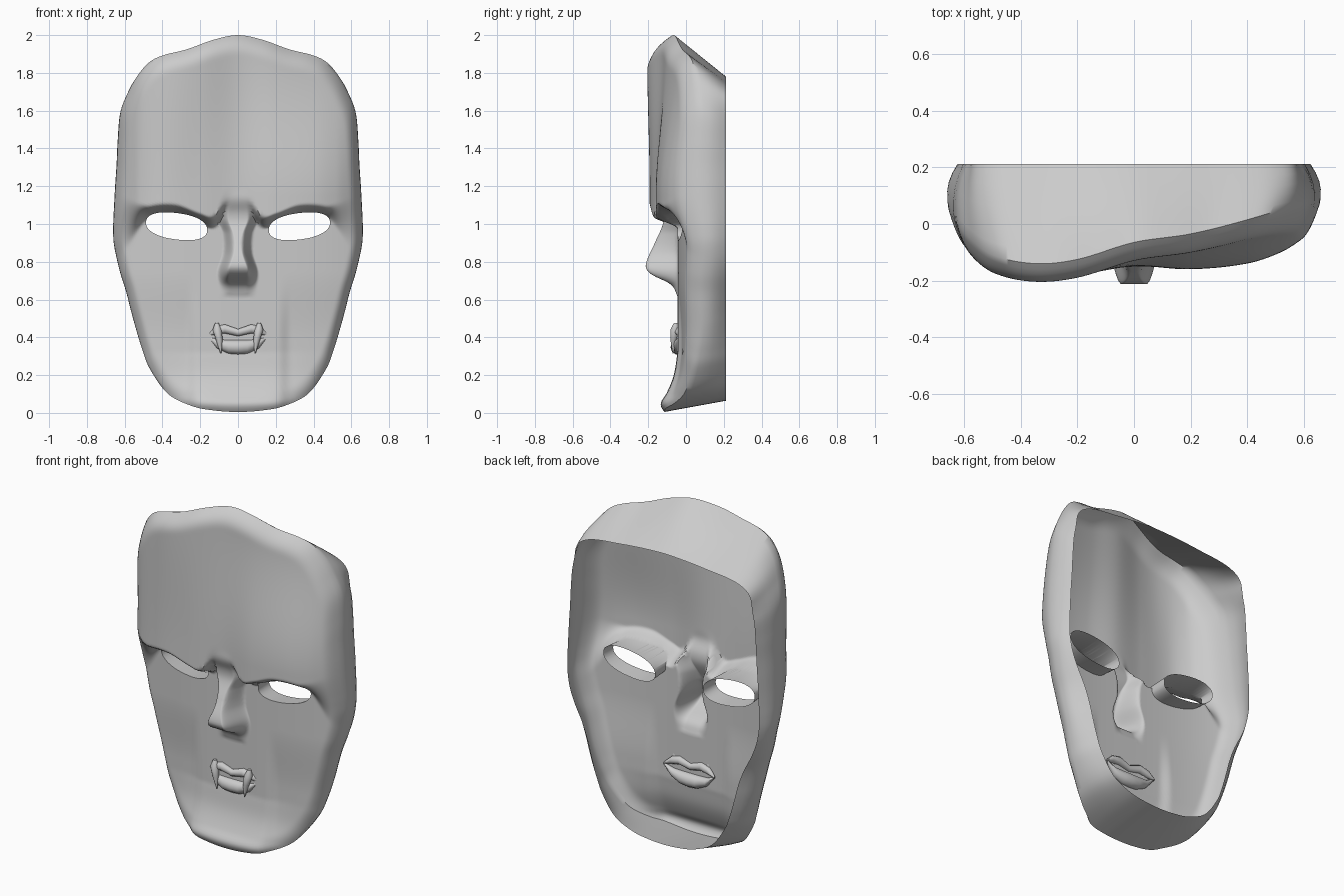
import bpy, bmesh, math
from mathutils import Vector

if "Cube" in bpy.data.objects:
    bpy.data.objects.remove(bpy.data.objects["Cube"])

SUB, RINGS, CZ = 6, 72, 0.9


def smooth(a, b, t):
    t = min(1, max(0, (t - a) / (b - a)))
    return t * t * (3 - 2 * t)


def curve(pts, t):
    """Smooth interpolation through (t, value) pairs."""
    if t <= pts[0][0]:
        return pts[0][1]
    for i in range(len(pts) - 1):
        (t0, v0), (t1, v1) = pts[i], pts[i + 1]
        if t <= t1:
            a, b = pts[max(i - 1, 0)], pts[min(i + 2, len(pts) - 1)]
            h = t1 - t0
            m0 = (v1 - a[1]) / (t1 - a[0]) * h
            m1 = (b[1] - v0) / (b[0] - t0) * h
            s = (t - t0) / h
            return ((2*s**3 - 3*s*s + 1) * v0 + (s**3 - 2*s*s + s) * m0
                    + (3*s*s - 2*s**3) * v1 + (s**3 - s*s) * m1)
    return pts[-1][1]


# Depth profiles of the face (the forehead leans back on one side)
BROW_Y = [(-.66, -.02), (-.6, -.08), (-.52, -.15), (-.4, -.19), (-.2, -.18), (0, -.15),
          (.2, -.16), (.4, -.14), (.52, -.1), (.6, -.05), (.66, 0)]
TOP_Y = [(-.66, -.04), (-.58, -.12), (-.5, -.175), (-.35, -.205), (-.2, -.19), (0, -.13),
         (.2, -.1), (.4, -.05), (.55, 0), (.66, .05)]
BROW_Z = [(0, 1.11), (.06, 1.085), (.13, 1.01), (.2, 1.025), (.33, 1.07), (.48, 1.06),
          (.57, 1.01), (.66, .97)]
CHIN = [(0, -.105), (.05, -.095), (.1, -.06), (.2, -.02), (.32, 0)]
NOSE_Y = [(.62, -.046), (.68, -.08), (.735, -.185), (.78, -.213), (.9, -.165), (1, -.122),
          (1.06, -.122), (1.13, -.15), (1.2, -.15)]
NOSE_W = [(.65, .066), (.75, .074), (.85, .045), (.95, .048), (1.03, .075), (1.12, .06), (1.2, .03)]


def depth(x, z, r):
    ax = abs(x)
    step = .018 * smooth(.21, .28, ax) * (1 - smooth(.4, .75, z))     # cheek crease
    cheek = -.045 + step + .04 * (ax / .55) ** 3
    cheek += curve(CHIN, z) * (1 - smooth(.15, .6, ax))
    k = smooth(1.15, 1.9, z)
    fore = curve(BROW_Y, x) * (1 - k) + curve(TOP_Y, x) * k
    b = curve(BROW_Z, ax)
    w = .035 + .13 * smooth(.46, .64, ax)                # brow fades out at the temples
    k = smooth(b - w, b + w, z)
    y = cheek * (1 - k) + fore * k
    if .62 < z < 1.2:                                    # nose ridge
        w = curve(NOSE_W, z)
        k = 1 - smooth(w - .025, w + .035, ax)
        k *= 1 - smooth(1.12, 1.2, z)
        y = y * (1 - k) + curve(NOSE_Y, z) * k
    e = max(0, (r - .9) / .1)                            # rounded rim
    return y + (.035 + .03 * smooth(.1, .5, z)) * e ** 2.5


# Outline of the mask, right half from crown to chin, mirrored
half = [(0, 2), (.13, 1.975), (.27, 1.925), (.39, 1.895), (.465, 1.86), (.525, 1.795), (.575, 1.71),
        (.62, 1.6), (.634, 1.45), (.64, 1.32), (.647, 1.21), (.652, 1.12), (.656, 1.04),
        (.658, .97), (.655, .9), (.64, .82), (.618, .73), (.59, .64), (.565, .54), (.538, .44),
        (.505, .33), (.465, .23), (.37, .1), (.24, .035), (.12, .012), (0, .005)]
loop = half + [(-x, z) for x, z in half[-2:0:-1]]
n = len(loop)
outline = []
for i in range(n):
    p = [Vector(loop[(i + j) % n]) for j in (-1, 0, 1, 2)]
    for s in range(SUB):
        t = s / SUB
        outline.append(.5 * (2*p[1] + (p[2] - p[0])*t + (2*p[0] - 5*p[1] + 4*p[2] - p[3])*t*t
                             + (3*p[1] - p[0] - 3*p[2] + p[3])*t**3))
N = len(outline)

bm = bmesh.new()
param = {}


def add(x, z, r):
    v = bm.verts.new((x, depth(x, z, r), z))
    param[v] = r
    return v


# Face front, as rings shrinking from the outline to a centre point
rings = [[add(p.x * i / RINGS, CZ + (p.y - CZ) * i / RINGS, i / RINGS) for p in outline]
         for i in range(1, RINGS + 1)]
centre = add(0, CZ, 0)
for j in range(N):
    bm.faces.new((centre, rings[0][j], rings[0][(j + 1) % N]))


def bridge(a, b):
    for j in range(N):
        k = (j + 1) % N
        bm.faces.new((a[j], b[j], b[k], a[k]))


for a, b in zip(rings, rings[1:]):
    bridge(a, b)

# Side walls running back to the flat rear rim: boxier crown, narrower jaw
REAR_Z = [(1.2, 1.2), (1.45, 1.42), (1.6, 1.55), (1.71, 1.635), (1.795, 1.695), (1.86, 1.73),
          (1.925, 1.76), (2, 1.78)]


def wall(t):
    row = []
    for v, p in zip(rings[-1], outline):
        back = curve(REAR_Z, p.y) if p.y > 1.2 else p.y + .06 * max(0, 1 - p.y / .5)
        z = p.y + (back - p.y) * t
        x = p.x * (1 + .012 * math.sin(math.pi * t) - .05 * t * t
                   + .1 * t * smooth(1.6, 1.82, p.y)
                   - .09 * t * t * (1 - smooth(.5, .85, p.y)))
        row.append(bm.verts.new((x, v.co.y * (1 - t) + .212 * t, z)))
    return row


prev = rings[-1]
for t in (.15, .35, .55, .78, 1):
    row = wall(t)
    bridge(prev, row)
    prev = row
rear = set(prev)


# Eye openings: remove the inside, snap the edge, then extrude a socket backwards
def eye_norm(x, z):
    dx = abs(x) - .325
    dz = z - .988 - .12 * dx
    return (abs(dx / .162) ** 2.3 + abs(dz / .07) ** 2.3) ** (1 / 2.3)


hole = []
for f in bm.faces:
    c = f.calc_center_median()
    if c.y < .1 and eye_norm(c.x, c.z) < 1:
        hole.append(f)
bmesh.ops.delete(bm, geom=hole, context='FACES')
edges = [e for e in bm.edges if e.is_boundary and not (set(e.verts) & rear)]
for v in {v for e in edges for v in e.verts}:
    q = eye_norm(v.co.x, v.co.z)
    cx = math.copysign(.325, v.co.x)
    v.co.x = cx + (v.co.x - cx) / q
    v.co.z = .988 + (v.co.z - .988) / q
    v.co.y = depth(v.co.x, v.co.z, param[v])
new = bmesh.ops.extrude_edge_only(bm, edges=edges)['geom']
for v in [g for g in new if isinstance(g, bmesh.types.BMVert)]:
    cx = math.copysign(.325, v.co.x)
    v.co.x = cx + (v.co.x - cx) * 1.04
    v.co.z = .988 + (v.co.z - .988) * 1.1
    v.co.y = .065
bmesh.ops.recalc_face_normals(bm, faces=bm.faces)


def finish(bm, name, angle=40):
    me = bpy.data.meshes.new(name)
    bm.to_mesh(me)
    bm.free()
    ob = bpy.data.objects.new(name, me)
    bpy.context.collection.objects.link(ob)
    bpy.ops.object.select_all(action='DESELECT')
    ob.select_set(True)
    bpy.context.view_layer.objects.active = ob
    bpy.ops.object.shade_smooth_by_angle(angle=math.radians(angle))


finish(bm, "mask_shell", 50)


# Lips and fangs: tapered tubes through (x, y, z, radius) points
def tube(name, paths, sides=10):
    bm = bmesh.new()
    for path in paths:
        flat = abs(path[0][0] - path[-1][0]) > .1        # runs sideways
        rows = []
        for x, y, z, r in path:
            ring = [(r * math.cos(k * math.tau / sides), r * math.sin(k * math.tau / sides))
                    for k in range(sides)]
            rows.append([bm.verts.new((x, y + c, z + s) if flat else (x + c, y + s, z))
                         for c, s in ring])
        for a, b in zip(rows, rows[1:]):
            for k in range(sides):
                m = (k + 1) % sides
                bm.faces.new((a[k], b[k], b[m], a[m]))
        bm.faces.new(rows[0])
        bm.faces.new(rows[-1])
    bmesh.ops.recalc_face_normals(bm, faces=bm.faces)
    finish(bm, name)


tube("upper_lip", [[(-.165, -.03, .41, .006), (-.12, -.042, .435, .022), (-.07, -.047, .445, .025),
                    (0, -.048, .425, .02), (.07, -.047, .445, .025), (.12, -.042, .435, .022),
                    (.165, -.03, .41, .006)]])
tube("lower_lip", [[(-.16, -.03, .405, .006), (-.11, -.04, .365, .025), (-.05, -.042, .35, .038),
                    (0, -.042, .348, .04), (.05, -.042, .35, .038), (.11, -.04, .365, .025),
                    (.16, -.03, .405, .006)]])
tube("fangs", [[(s * .112, -.055, .475, .01), (s * .11, -.06, .44, .024),
                (s * .1, -.066, .39, .018), (s * .09, -.068, .315, .003)] for s in (-1, 1)])
